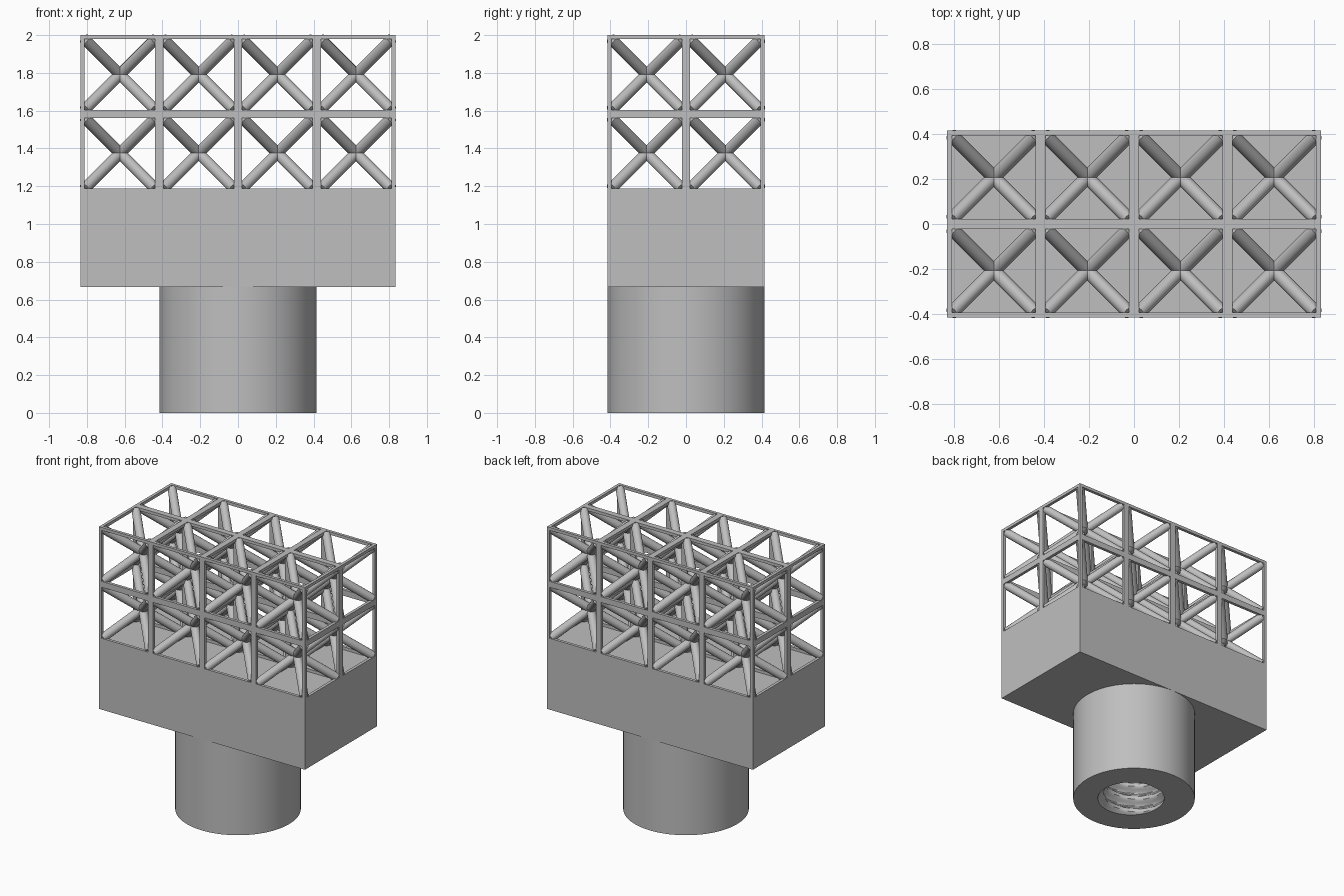
import bpy, bmesh, math
from itertools import product
from mathutils import Matrix, Vector

cube = bpy.data.objects.get("Cube")
if cube:
    bpy.data.objects.remove(cube, do_unlink=True)

CELL = 5 / 12                   # lattice cell size
COUNT = (4, 2, 2)               # cells along x, y, z
LOW = Vector((-2 * CELL, -CELL, 2 - 2 * CELL))
HIGH = Vector((2 * CELL, CELL, 2))
BASE_Z = 2 / 3                  # underside of the block
BAR = 0.0215                    # half width of frame bars
STRUT = 0.03                    # strut radius

grey = bpy.data.materials.new("plain_grey")
grey.use_nodes = True
grey.diffuse_color = (0.52, 0.52, 0.52, 1)
grey.node_tree.nodes["Principled BSDF"].inputs["Base Color"].default_value = grey.diffuse_color


def finish(bm, name, smooth=False):
    bmesh.ops.recalc_face_normals(bm, faces=bm.faces)
    mesh = bpy.data.meshes.new(name)
    bm.to_mesh(mesh)
    bm.free()
    mesh.materials.append(grey)
    obj = bpy.data.objects.new(name, mesh)
    bpy.context.collection.objects.link(obj)
    if smooth:
        bpy.ops.object.select_all(action='DESELECT')
        obj.select_set(True)
        bpy.context.view_layer.objects.active = obj
        bpy.ops.object.shade_smooth_by_angle(angle=math.radians(35))
    return obj


def add_box(bm, low, high):
    size = Vector(high) - Vector(low)
    centre = (Vector(high) + Vector(low)) / 2
    bmesh.ops.create_cube(bm, size=1, matrix=Matrix.Translation(centre) @ Matrix.Diagonal((*size, 1)))


# Solid block under the lattice
bm = bmesh.new()
add_box(bm, (LOW.x, LOW.y, BASE_Z), (HIGH.x, HIGH.y, LOW.z))
finish(bm, "base_block")

# Square frame bars along every cell edge, trimmed at the outer faces
bm = bmesh.new()
for axis in range(3):
    u, v = [a for a in range(3) if a != axis]
    for i, j in product(range(COUNT[u] + 1), range(COUNT[v] + 1)):
        low, high = LOW.copy(), HIGH.copy()
        for a, n in ((u, i), (v, j)):
            middle = LOW[a] + n * CELL
            low[a] = max(LOW[a], middle - BAR)
            high[a] = min(HIGH[a], middle + BAR)
        add_box(bm, low, high)
finish(bm, "lattice_frame")

# Round struts on the four body diagonals of each cell
bm = bmesh.new()
reach = CELL / 2 - BAR
for cell in product(*(range(n) for n in COUNT)):
    centre = LOW + (Vector(cell) + Vector((0.5, 0.5, 0.5))) * CELL
    for sx, sy in product((-1, 1), repeat=2):
        way = Vector((sx, sy, 1))
        turn = way.to_track_quat('Z', 'Y').to_matrix().to_4x4()
        bmesh.ops.create_cone(bm, cap_ends=True, segments=16, radius1=STRUT, radius2=STRUT,
                              depth=2 * reach * way.length,
                              matrix=Matrix.Translation(centre) @ turn)
finish(bm, "diagonal_struts", smooth=True)

# Round stem with a threaded bore, built as rings from the top outside to the bore end
SIDES, PITCH, DEPTH = 72, 0.1, 0.6
MINOR, GROOVE = 0.207, 0.04


def bore_radius(angle, z):
    phase = (z / PITCH - (angle + math.pi / 4) / math.tau) % 1
    wave = abs(2 * phase - 1)
    return MINOR + GROOVE * min(1, max(0, 1.6 * wave - 0.4))


angles = [math.tau * k / SIDES for k in range(SIDES)]
bm = bmesh.new()


def ring(z, radius):
    return [bm.verts.new((radius(a, z) * math.cos(a), radius(a, z) * math.sin(a), z)) for a in angles]


def outer(angle, z):
    return CELL


rings = [ring(BASE_Z, outer), ring(0, outer)]
steps = 72
rings += [ring(DEPTH * k / steps, bore_radius) for k in range(steps + 1)]
for a, b in zip(rings, rings[1:]):
    for k in range(SIDES):
        n = (k + 1) % SIDES
        bm.faces.new((a[k], a[n], b[n], b[k]))
bm.faces.new(rings[0])
bm.faces.new(rings[-1])
finish(bm, "threaded_stem", smooth=True)
